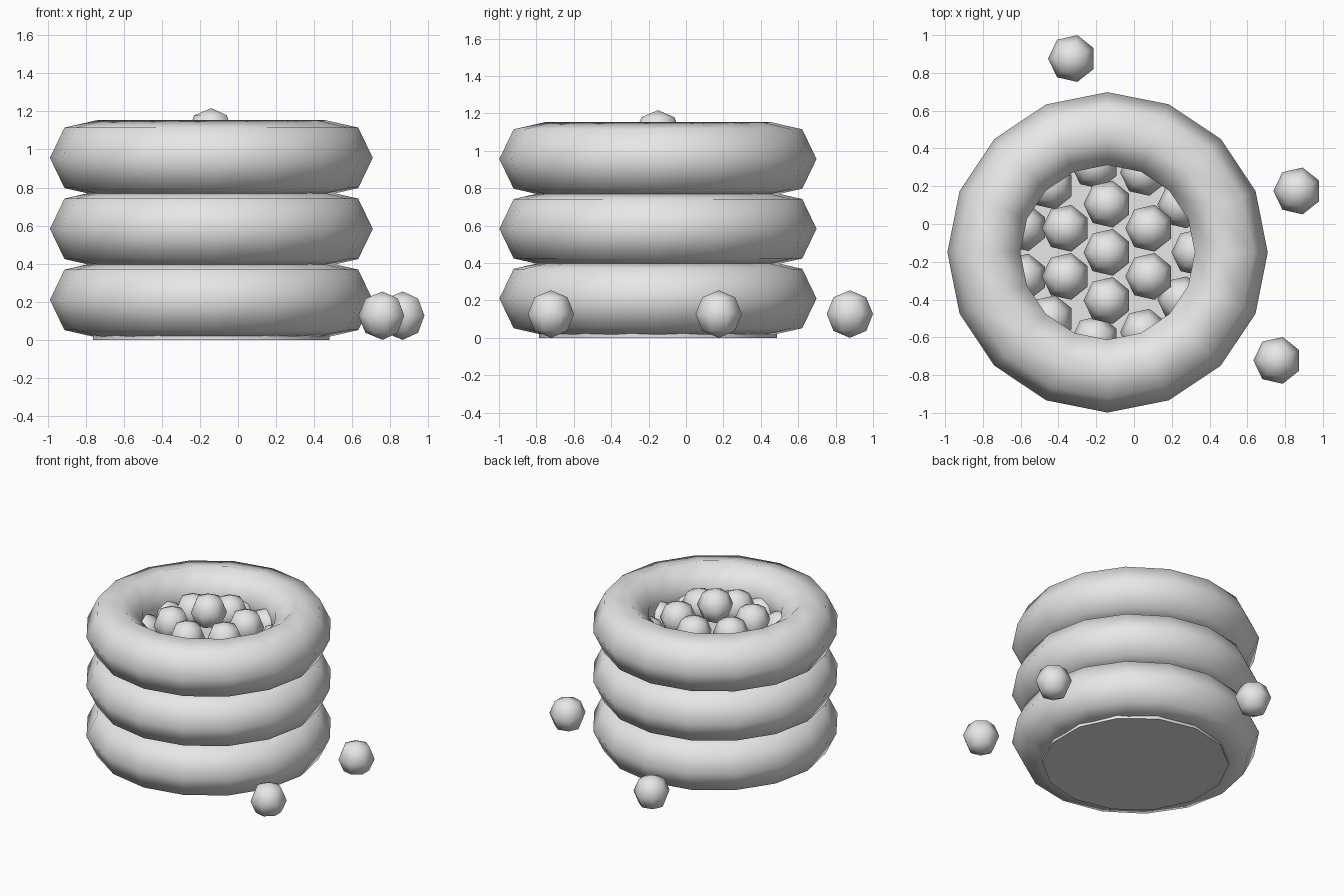
import bpy, bmesh, math
from mathutils import Matrix

if "Cube" in bpy.data.objects:
    bpy.data.objects.remove(bpy.data.objects["Cube"])

CX, CY = -0.14, -0.15          # axis of the ring stack

grey = bpy.data.materials.new("light_grey")
grey.diffuse_color = (0.8, 0.8, 0.8, 1)
grey.use_nodes = True
grey.node_tree.nodes["Principled BSDF"].inputs["Base Color"].default_value = grey.diffuse_color


def smooth(obj):
    for p in obj.data.polygons:
        p.use_smooth = True


# Three stacked inflated rings
for i in range(3):
    bpy.ops.mesh.primitive_torus_add(
        major_segments=16, minor_segments=7, major_radius=0.645,
        minor_radius=0.203, location=(CX, CY, 0.21 + 0.373 * i))
    ring = bpy.context.object
    ring.name = f"inflated_ring_{i + 1}"
    ring.data.materials.append(grey)
    smooth(ring)

# Core drum: floor under the balls and the flat underside
FLOOR = 0.83
bm = bmesh.new()
bmesh.ops.create_cone(bm, cap_ends=True, segments=14, radius1=0.637,
                      radius2=0.637, depth=FLOOR)
mesh = bpy.data.meshes.new("core_drum")
bm.to_mesh(mesh)
bm.free()
mesh.materials.append(grey)
drum = bpy.data.objects.new("core_drum", mesh)
drum.location = (CX, CY, FLOOR / 2)
bpy.context.collection.objects.link(drum)
bpy.context.view_layer.objects.active = drum
bpy.ops.object.select_all(action='DESELECT')
drum.select_set(True)
bpy.ops.object.shade_smooth_by_angle()

# Shared ball mesh: seven segments, one equator corner turned towards -x
R = 0.127
bm = bmesh.new()
bmesh.ops.create_uvsphere(bm, u_segments=7, v_segments=4, radius=R)
corner = max(bm.verts, key=lambda v: v.co.xy.length).co
turn = math.pi - math.atan2(corner.y, corner.x)
bmesh.ops.rotate(bm, verts=bm.verts, matrix=Matrix.Rotation(turn, 3, 'Z'))
for f in bm.faces:
    f.smooth = True
ball_mesh = bpy.data.meshes.new("ball")
bm.to_mesh(ball_mesh)
bm.free()
ball_mesh.materials.append(grey)


def ball(name, x, y, z):
    obj = bpy.data.objects.new(name, ball_mesh)
    obj.location = (x, y, z)
    bpy.context.collection.objects.link(obj)


# Domed heap of balls: (count, circle radius, height, start angle)
for count, rad, z, start in ((1, 0, 1.09, 0), (6, 0.255, 0.985, 30),
                             (11, 0.465, 0.87, 0)):
    for k in range(count):
        a = math.radians(start) + math.tau * k / count
        ball("heap_ball", CX + rad * math.cos(a), CY + rad * math.sin(a), z)

# Loose balls on the ground
for x, y in ((-0.328, 0.876), (0.865, 0.175), (0.759, -0.722)):
    ball("loose_ball", x, y, R)
